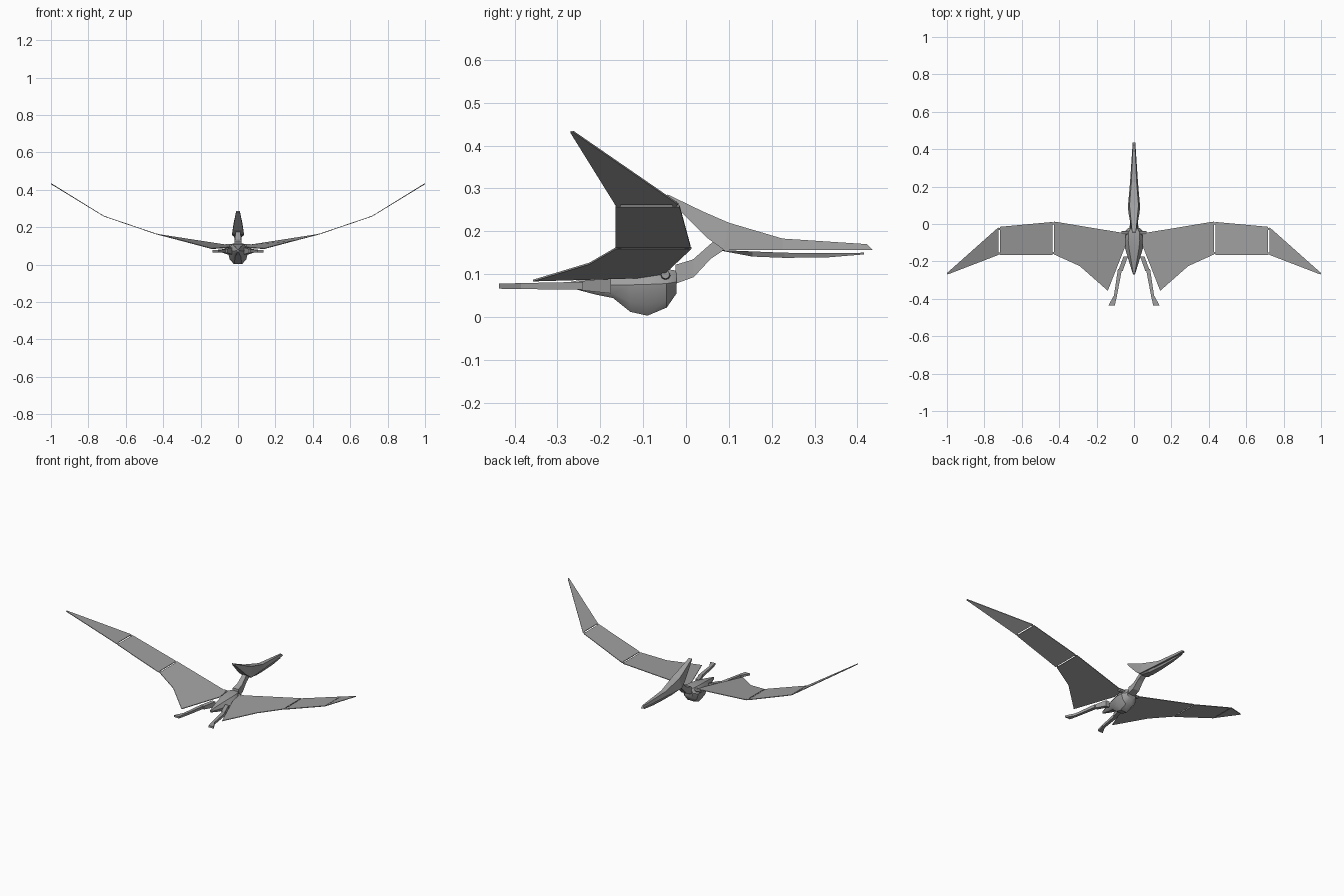
import bpy, bmesh, math
from mathutils import Vector

grey = bpy.data.materials.new("stone grey")
grey.diffuse_color = (0.35, 0.35, 0.35, 1)


def finish(name, bm, smooth=None, mirror=False):
    bmesh.ops.recalc_face_normals(bm, faces=bm.faces)
    me = bpy.data.meshes.new(name)
    bm.to_mesh(me)
    bm.free()
    me.materials.append(grey)
    ob = bpy.data.objects.new(name, me)
    bpy.context.collection.objects.link(ob)
    if mirror:
        ob.modifiers.new("Mirror", 'MIRROR')
    if smooth:
        bpy.context.view_layer.objects.active = ob
        ob.select_set(True)
        bpy.ops.object.shade_smooth_by_angle(angle=math.radians(smooth))
        ob.select_set(False)
    return ob


def loft(name, rings, smooth=None, mirror=False):
    """Skin a list of equal-length point rings and cap both ends."""
    bm = bmesh.new()
    vs = [[bm.verts.new(p) for p in r] for r in rings]
    n = len(vs[0])
    for a, b in zip(vs, vs[1:]):
        for i in range(n):
            j = (i + 1) % n
            bm.faces.new((a[i], a[j], b[j], b[i]))
    bm.faces.new(vs[0])
    bm.faces.new(vs[-1][::-1])
    return finish(name, bm, smooth, mirror)


def box_ring(x, y, z, w, h):
    return [(x + sx * w, y, z + sz * h) for sx, sz in ((-1, -1), (1, -1), (1, 1), (-1, 1))]


def plate(name, pts, t=0.004):
    """Thin membrane panel, mirrored to both sides."""
    d = Vector((0, 0, t / 2))
    loft(name, [[Vector(p) - d for p in pts], [Vector(p) + d for p in pts]], mirror=True)


# Body: faceted belly tapering to the tail; (y, half width, bottom, middle, top)
body = [(-0.27, 0.005, 0.068, 0.075, 0.082), (-0.21, 0.024, 0.052, 0.073, 0.094),
        (-0.17, 0.036, 0.044, 0.075, 0.100), (-0.13, 0.048, 0.012, 0.075, 0.106),
        (-0.09, 0.056, 0.003, 0.076, 0.110), (-0.045, 0.054, 0.022, 0.078, 0.112),
        (-0.022, 0.032, 0.055, 0.082, 0.108)]
rings = []
for y, w, lo, mid, hi in body:
    low = mid + (lo - mid) * 0.65
    rings.append([(-w * 0.4, y, lo), (w * 0.4, y, lo), (w * 0.8, y, low), (w, y, mid),
                  (w * 0.55, y, hi), (-w * 0.55, y, hi), (-w, y, mid), (-w * 0.8, y, low)])
loft("body", rings, smooth=35)

# Neck: three separate blocks along a rising curve; (bottom y, z, top y, z, half width)
neck = [(-0.026, 0.077, -0.024, 0.122, 0.024), (0.018, 0.093, 0.016, 0.134, 0.021),
        (0.058, 0.136, 0.042, 0.157, 0.018), (0.088, 0.156, 0.066, 0.178, 0.016)]
for k, (a, b) in enumerate(zip(neck, neck[1:])):
    loft("neck_segment_%d" % (k + 1),
         [[(-w, y0, z0), (w, y0, z0), (w * 0.8, y1, z1), (-w * 0.8, y1, z1)]
          for y0, z0, y1, z1, w in (a, b)])

# Head: crest, skull and upper beak; (lower y, z, upper y, z, lower and upper half width)
head = [(-0.046, 0.280, -0.043, 0.286, 0.010, 0.010), (0.050, 0.184, 0.040, 0.246, 0.028, 0.018),
        (0.088, 0.157, 0.100, 0.220, 0.033, 0.024), (0.225, 0.156, 0.225, 0.183, 0.021, 0.014),
        (0.436, 0.156, 0.422, 0.170, 0.007, 0.005)]
loft("head_and_upper_beak",
     [[(-a, y0, z0), (a, y0, z0), (b, y1, z1), (-b, y1, z1)] for y0, z0, y1, z1, a, b in head])
jaw = [(0.085, 0.154, 0.156, 0.028), (0.155, 0.141, 0.153, 0.024), (0.23, 0.138, 0.150, 0.018),
       (0.33, 0.139, 0.149, 0.012), (0.415, 0.146, 0.150, 0.005)]
loft("lower_beak", [[(-w * 0.7, y, lo), (w * 0.7, y, lo), (w, y, hi), (-w, y, hi)]
                    for y, lo, hi, w in jaw])

# Wings: three membrane panels per side
plate("inner_wing", [(0.045, -0.05, 0.102), (0.427, 0.013, 0.161), (0.427, -0.163, 0.161),
                     (0.29, -0.225, 0.125), (0.14, -0.357, 0.085), (0.045, -0.115, 0.092)])
plate("middle_wing", [(0.435, 0.011, 0.163), (0.717, -0.015, 0.259),
                      (0.717, -0.165, 0.259), (0.435, -0.165, 0.163)])
plate("wing_tip", [(0.724, -0.017, 0.263), (1.0, -0.262, 0.432), (0.997, -0.270, 0.432),
                   (0.724, -0.165, 0.263)])

# Hinge knuckles joining the panels at their front and back edges
for name, x0, z0, x1, z1, ys in (("inner_hinge", 0.42, 0.160, 0.44, 0.165, (0.002, -0.155)),
                                 ("outer_hinge", 0.712, 0.257, 0.73, 0.267, (-0.026, -0.158))):
    for k, y in enumerate(ys):
        loft("%s_%d" % (name, k + 1),
             [[(x, y - 0.005, z - 0.002), (x, y + 0.005, z - 0.002),
               (x, y + 0.005, z + 0.002), (x, y - 0.005, z + 0.002)]
              for x, z in ((x0, z0), (x1, z1))], mirror=True)

# Shoulder arm: tapering bone along the wing's front edge
loft("shoulder", [[(x, y + r * math.cos(i * math.pi / 4), z + r * math.sin(i * math.pi / 4))
                   for i in range(8)]
                  for x, y, z, r in ((0.03, -0.048, 0.097, 0.012), (0.068, -0.048, 0.099, 0.010))],
     smooth=40, mirror=True)

# Legs: thigh, shin and flat flared foot
loft("thigh", [box_ring(0.045, -0.175, 0.073, 0.012, 0.018),
               box_ring(0.072, -0.25, 0.073, 0.012, 0.010)], mirror=True)
loft("shin", [box_ring(0.075, -0.24, 0.073, 0.011, 0.009),
              box_ring(0.100, -0.388, 0.072, 0.008, 0.007)], mirror=True)
loft("foot", [box_ring(0.100, -0.385, 0.072, 0.009, 0.007),
              box_ring(0.120, -0.436, 0.072, 0.017, 0.006)], mirror=True)
